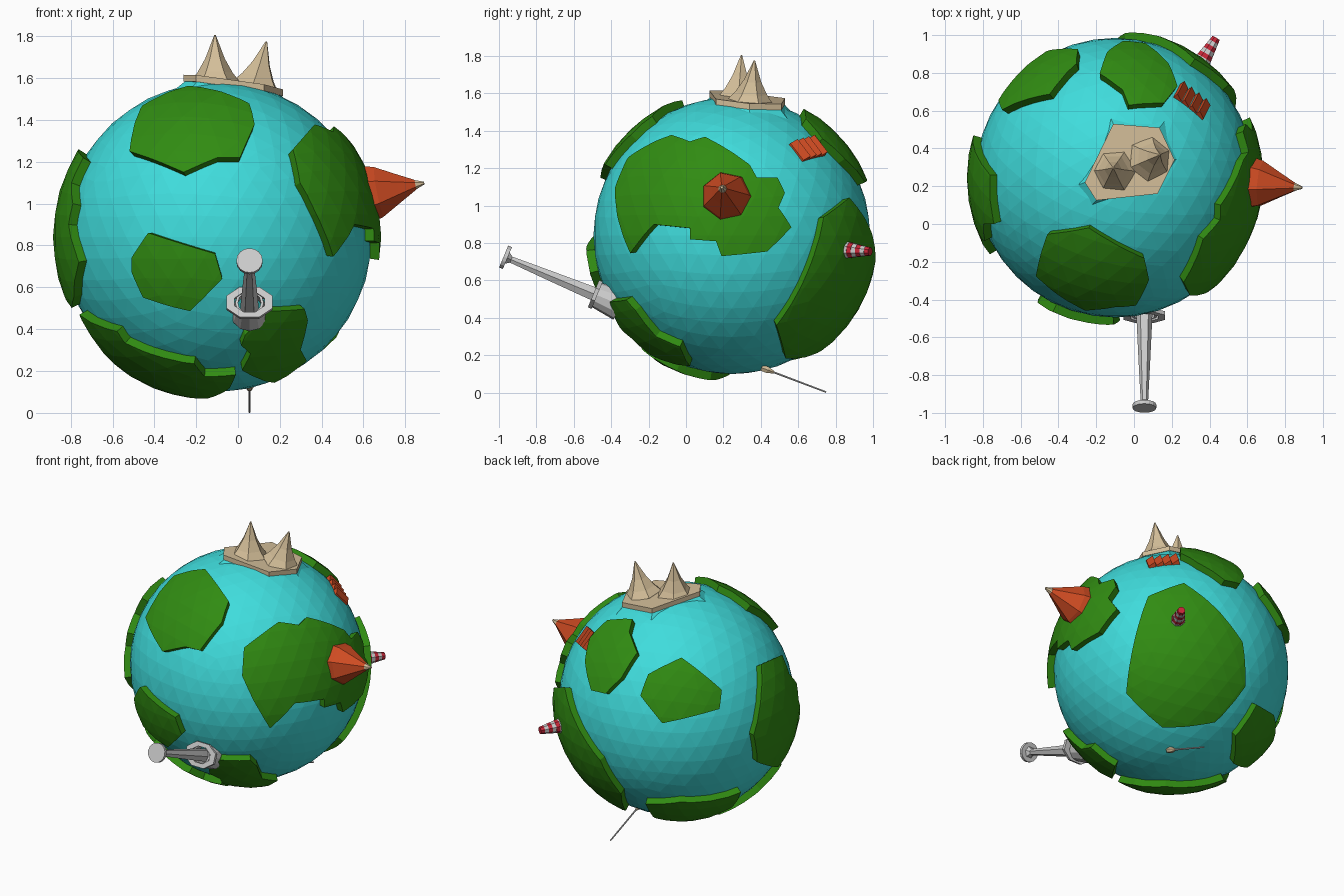
import bpy, bmesh, math
from mathutils import Vector as V, Matrix

if "Cube" in bpy.data.objects:
    bpy.data.objects.remove(bpy.data.objects["Cube"])

C, R_SEA, R_LAND = V((-0.1, 0.245, 0.84)), 0.74, 0.785


def material(name, rgb):
    m = bpy.data.materials.new(name)
    m.diffuse_color = (*rgb, 1)
    m.use_nodes = True
    m.node_tree.nodes["Principled BSDF"].inputs["Base Color"].default_value = m.diffuse_color
    return m


SEA = material("sea", (0.05, 0.72, 0.72))
GREEN = material("grass", (0.03, 0.26, 0.006))
TAN = material("rock", (0.66, 0.52, 0.32))
RUST = material("rust", (0.62, 0.07, 0.016))
RED = material("red", (0.58, 0.02, 0.04))


def finish(name, bm, mat=None):
    bmesh.ops.recalc_face_normals(bm, faces=bm.faces)
    me = bpy.data.meshes.new(name)
    bm.to_mesh(me)
    bm.free()
    ob = bpy.data.objects.new(name, me)
    bpy.context.collection.objects.link(ob)
    if mat:
        me.materials.append(mat)
    return ob


def ball(name, radius, mat):
    bm = bmesh.new()
    bmesh.ops.create_icosphere(bm, subdivisions=4, radius=radius, matrix=Matrix.Translation(C))
    return finish(name, bm, mat)


def loft(name, rings, mat, closed=False):
    """Bridge equal-length point rings; cap the ends, or close into a tube."""
    bm = bmesh.new()
    vs = [[bm.verts.new(p) for p in ring] for ring in rings]
    n = len(vs[0])
    pairs = list(zip(vs, vs[1:])) + ([(vs[-1], vs[0])] if closed else [])
    for a, b in pairs:
        for i in range(n):
            j = (i + 1) % n
            bm.faces.new((a[i], a[j], b[j], b[i]))
    if not closed:
        bm.faces.new(vs[0])
        bm.faces.new(vs[-1])
    return finish(name, bm, mat)


def spun(name, base, tip, profile, sides, mat, wide=1.0, closed=False, turn=0.0):
    """Profile of (distance fraction, radius) turned round the base-tip axis."""
    base, tip = V(base), V(tip)
    d = (tip - base).normalized()
    side = V((1, 0, 0)) if abs(d.x) < 0.8 else V((0, 1, 0))
    u = (side - d * side.dot(d)).normalized()
    w = d.cross(u)
    rings = []
    for t, r in profile:
        p = base.lerp(tip, t)
        angs = [2 * math.pi * (i + turn) / sides for i in range(sides)]
        rings.append([p + u * (r * wide * math.cos(a)) + w * (r * math.sin(a)) for a in angs])
    return loft(name, rings, mat, closed)


# viewing directions used to lay outlines on the globe: right, up, toward viewer
def oblique(az, el):
    a, e = math.radians(az), math.radians(el)
    t = V((math.cos(a) * math.cos(e), math.sin(a) * math.cos(e), math.sin(e)))
    r = V((-math.sin(a), math.cos(a), 0))
    return r, t.cross(r), t


X, Y, Z = V((1, 0, 0)), V((0, 1, 0)), V((0, 0, 1))
FRONT, RIGHT, LEFT, UNDER = (X, Z, -Y), (Y, Z, X), (Y, Z, -X), (X, Y, -Z)
BACK_LEFT, BACK_RIGHT = oblique(125, 24), oblique(45.5, -27)


def land(name, view, pts):
    """Continent: the outer sphere intersected with a flared prism of its outline."""
    r, u, t = view
    off = (0, 0) if view in (BACK_LEFT, BACK_RIGHT) else (C.dot(r), C.dot(u))
    dirs = []
    for a, b in pts:
        a, b = a - off[0], b - off[1]
        h = min(1, 0.98 * R_LAND / math.hypot(a, b))
        a, b = a * h, b * h
        dirs.append((r * a + u * b + t * math.sqrt(R_LAND ** 2 - a * a - b * b)).normalized())
    axis = sum(dirs, V()).normalized()
    k = 0.68 * min(d.dot(axis) for d in dirs)
    flat = [d / d.dot(axis) for d in dirs]
    cutter = loft("cutter", [[C + p * k for p in flat], [C + p for p in flat]], GREEN)
    ob = ball(name, R_LAND, GREEN)
    mod = ob.modifiers.new("cut", 'BOOLEAN')
    mod.operation, mod.solver, mod.object = 'INTERSECT', 'EXACT', cutter
    bpy.context.view_layer.objects.active = ob
    bpy.ops.object.modifier_apply(modifier="cut")
    bpy.data.objects.remove(cutter)


# globe
ball("ocean", R_SEA, SEA)

# continents
land("land_front_upper", FRONT, [(-.52, 1.25), (-.46, 1.47), (-.24, 1.565), (.055, 1.48),
     (.08, 1.38), (.01, 1.22), (-.10, 1.22), (-.26, 1.15)])
land("land_front_middle", FRONT, [(-.51, .74), (-.43, .86), (-.11, .76), (-.075, .64),
     (-.23, .485), (-.455, .55), (-.51, .67)])
land("land_front_lower", FRONT, [(.035, .37), (.15, .485), (.32, .495), (.335, .44), (.30, .30),
     (.33, .245), (.175, .14), (.02, .20), (.06, .28), (.015, .32)])
land("land_bottom", UNDER, [(-.76, .04), (-.58, -.18), (-.54, -.16), (-.21, -.24), (-.16, -.16),
     (-.01, -.17), (-.04, -.05), (-.15, .13), (-.48, .31), (-.66, .12)])
land("land_bottom_back", UNDER, [(-.29, .86), (-.5, .78), (-.74, .45), (-.62, .38), (-.4, .5), (-.25, .7)])
land("land_right", RIGHT, [(-.38, 1.1), (-.31, 1.26), (-.08, 1.38), (.02, 1.345), (.10, 1.37),
     (.34, 1.22), (.38, 1.15), (.49, 1.15), (.53, 1.07), (.495, .99), (.565, .885), (.435, .755),
     (.19, .73), (.16, .81), (.02, .82), (.02, .88), (-.175, .90), (-.30, .745), (-.37, .95)])
land("land_left", LEFT, [(0, 1.22), (.26, 1.26), (.36, 1.1), (.47, .87), (.42, .66), (.12, .5),
     (0, .55), (-.16, .72), (-.08, .9), (-.09, 1.0), (0, 1.1)])
land("land_back", BACK_RIGHT, [(-.24, -.17), (-.085, .44), (.14, .52), (.35, .34), (.5, .13),
     (.505, -.15), (.31, -.37), (-.02, -.395)])
land("land_back_upper", BACK_LEFT, [(-.55, .39), (-.44, .5), (-.28, .51), (-.3, .43), (-.25, .3),
     (-.35, .14), (-.45, .04), (-.54, .06), (-.58, .24)])
land("land_back_left", BACK_LEFT, [(-.23, .03), (-.18, .165), (.03, .27), (.285, .065),
     (.27, -.055), (-.09, -.145)])

# tilted rock slab on a raised patch of sea
outline = [(-.26, .22), (-.11, .53), (.135, .51), (.215, .34), (.125, .16), (-.2, .125)]
mid = V((-.02, .31))


def slab(scale, drop):
    pts = [mid + (V(p) - mid) * scale for p in outline]
    return [V((p.x, p.y, 1.615 - .13 * (p.x + .2) - .07 * (p.y - .12) - drop)) for p in pts]


loft("rock_slab", [slab(1, .032), slab(1, 0)], TAN)
loft("sea_rise", [slab(1.4, .22), slab(1.36, .12), slab(.97, .03)], SEA)

# twin flared peaks
for i, (b, t) in enumerate([((-.11, .28, 1.58), (-.11, .297, 1.805)),
                            ((.085, .345, 1.56), (.136, .366, 1.775))]):
    spun(f"peak_{i + 1}", b, t, [(0, .12), (.2, .085), (.5, .047), (1, .004)], 6, TAN, turn=i * .4)

# volcano on the right continent
vb, vt = (.62, .215, 1.045), (.89, .192, 1.098)
spun("volcano", vb, vt, [(0, .14), (.2, .125), (.55, .07), (.85, .024)], 7, RUST)
spun("volcano_tip", vb, vt, [(.84, .024), (1, .007)], 7, TAN)

# grey tower at the front: foot, flange, shaft, end disc
tb, tt = (.055, -.40, .49), (.055, -.975, .728)
spun("tower_foot", tb, tt, [(-.08, .088), (.15, .068), (.15, .055), (-.08, .07)], 12, None, closed=True)
spun("tower_flange", tb, tt, [(.13, .085), (.165, .085), (.165, .055), (.13, .055)], 8, None,
     wide=1.4, closed=True, turn=.5)
spun("tower_shaft", tb, tt, [(-.05, .045), (.2, .041), (.6, .03), (.93, .02), (.97, .04)], 6, None)
spun("tower_disc", tb, tt, [(.965, .063), (1, .063)], 16, None)

# striped lighthouse at the back
for i in range(7):
    r = .052 - .0042 * i
    a, b = i / 7, (i + 1) / 7
    spun(f"lighthouse_band_{i + 1}", (.345, .835, .765), (.435, .985, .755),
         [(a, r), (b, r - .003)], 8, None if i % 2 else RED, turn=.5)

# row of saw-tooth roofs
centre = V((.305, .65, 1.30))
along = V((.155, -.12, -.03)).normalized()
out = V((.41, .40, .47))
out = (out - along * out.dot(along)).normalized()
across = out.cross(along)
for i in range(4):
    p = centre + along * (.05 * (i - 1.5))
    tooth = [along * -.025 - out * .03, along * .025 - out * .03,
             along * .025 + out * .006, along * -.018 + out * .03]
    loft(f"roof_{i + 1}", [[p + q + across * s for q in tooth] for s in (-.06, .06)], RUST)

# needle below
nb, nt = (.055, .42, .128), (.055, .75, .003)
spun("needle_foot", nb, nt, [(-.05, .02), (.05, .02), (.15, .008)], 6, TAN)
spun("needle", nb, nt, [(0, .006), (1, .005)], 6, None)
